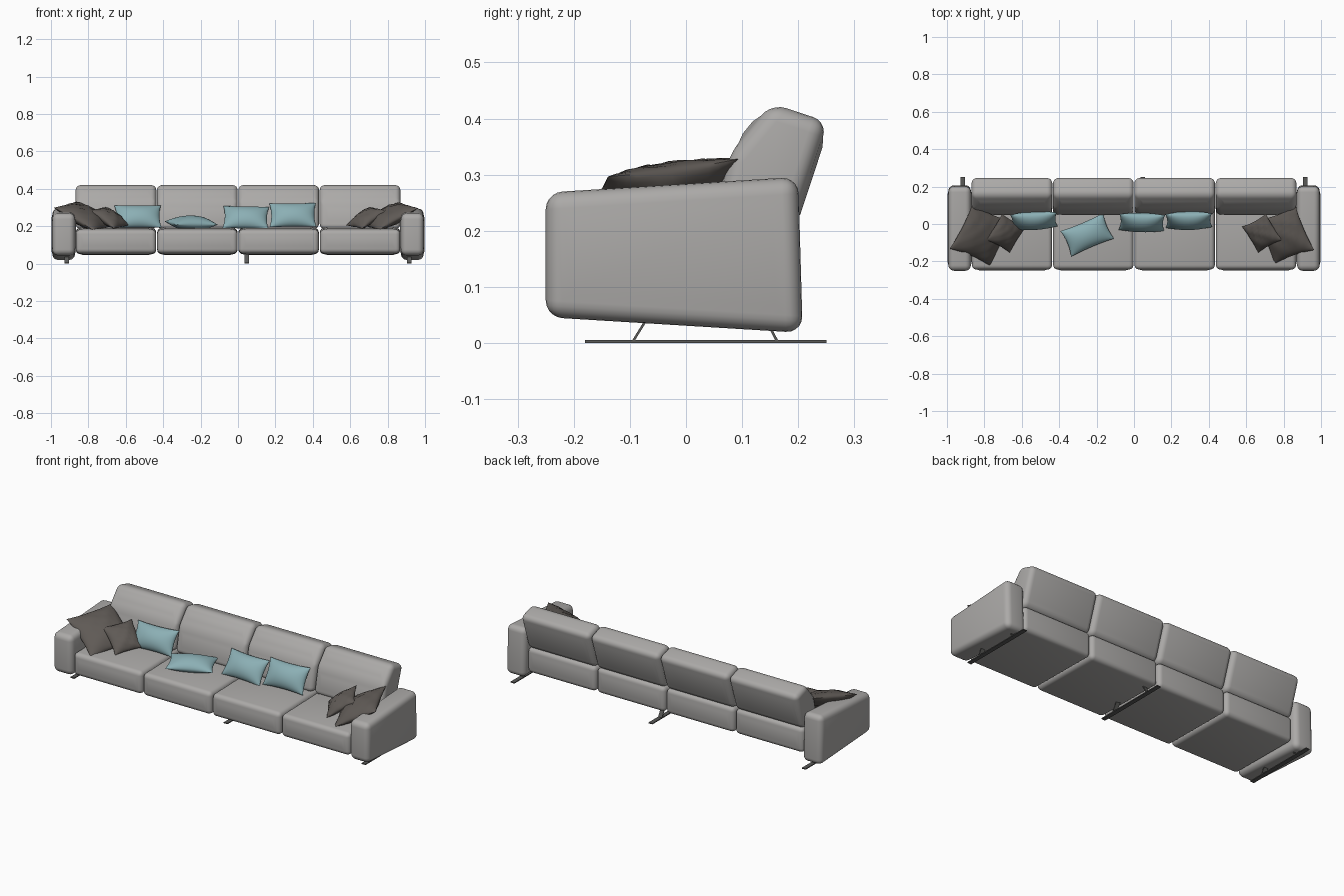
import bpy, bmesh, math
from mathutils import Matrix, Vector

if "Cube" in bpy.data.objects:
    bpy.data.objects.remove(bpy.data.objects["Cube"], do_unlink=True)


def material(name, color):
    mat = bpy.data.materials.new(name)
    mat.use_nodes = True
    mat.diffuse_color = (*color, 1)
    mat.node_tree.nodes["Principled BSDF"].inputs["Base Color"].default_value = (*color, 1)
    return mat


GREY = material("grey upholstery", (0.41, 0.4, 0.39))
TEAL = material("teal fabric", (0.26, 0.43, 0.46))
BROWN = material("charcoal brown fabric", (0.115, 0.102, 0.092))
METAL = material("dark metal", (0.1, 0.1, 0.095))


def finish(name, bm, mat):
    mesh = bpy.data.meshes.new(name)
    bm.to_mesh(mesh)
    bm.free()
    mesh.materials.append(mat)
    obj = bpy.data.objects.new(name, mesh)
    bpy.context.collection.objects.link(obj)
    bpy.ops.object.select_all(action='DESELECT')
    obj.select_set(True)
    bpy.context.view_layer.objects.active = obj
    bpy.ops.object.shade_smooth_by_angle(angle=math.radians(40))


def prism(name, profile, x0, x1, mat, radius=0.0, crown_ends=False):
    """Extrude a side profile (y, z) across x, round its edges and crown its broad faces."""
    bm = bmesh.new()
    face = bm.faces.new([bm.verts.new((x0, y, z)) for y, z in profile])
    grown = bmesh.ops.extrude_face_region(bm, geom=[face])
    verts = [g for g in grown["geom"] if isinstance(g, bmesh.types.BMVert)]
    bmesh.ops.translate(bm, verts=verts, vec=(x1 - x0, 0, 0))
    bmesh.ops.recalc_face_normals(bm, faces=bm.faces[:])
    if radius:
        bmesh.ops.bevel(bm, geom=bm.edges[:], offset=radius, segments=5,
                        profile=0.5, affect='EDGES', clamp_overlap=True)
        bm.normal_update()
        broad = [f for f in bm.faces
                 if f.calc_area() > 0.02 and (abs(f.normal.x) > 0.5) == crown_ends]
        bmesh.ops.inset_individual(bm, faces=broad, thickness=0.025, depth=0.005)
    return finish(name, bm, mat)


def pillow(name, center, size, thick, yaw, lean, roll, mat, crease=0.0):
    """Puffy pillow with pointed corners and pinched sides."""
    bm = bmesh.new()
    n = 16
    w, h = size
    for side in (1, -1):
        grid = []
        for i in range(n + 1):
            u = math.sin((i / n - 0.5) * math.pi)
            row = []
            for j in range(n + 1):
                v = math.sin((j / n - 0.5) * math.pi)
                puff = (max(0, 1 - u * u) * max(0, 1 - v * v)) ** 0.55
                fold = crease * puff * math.sin(9 * u + 4 * v * v) * math.cos(7 * v - 3 * u)
                row.append(bm.verts.new((
                    w / 2 * u * (1 - 0.08 * (1 - v * v)),
                    h / 2 * v * (1 - 0.08 * (1 - u * u)),
                    side * thick / 2 * puff + fold)))
            grid.append(row)
        for i in range(n):
            for j in range(n):
                quad = [grid[i][j], grid[i + 1][j], grid[i + 1][j + 1], grid[i][j + 1]]
                bm.faces.new(quad if side > 0 else quad[::-1])
    bmesh.ops.remove_doubles(bm, verts=bm.verts[:], dist=0.0001)
    turn = [Matrix.Rotation(math.radians(a), 4, axis)
            for a, axis in ((yaw, 'Z'), (lean, 'X'), (roll, 'Y'))]
    bm.transform(Matrix.Translation(Vector(center)) @ turn[0] @ turn[1] @ turn[2])
    finish(name, bm, mat)


# Four seat modules, each with a leaning back cushion
SEAT = [(-0.243, 0.055), (-0.243, 0.182), (0.19, 0.192), (0.19, 0.05)]
BACK = [(0.045, 0.185), (0.076, 0.335), (0.152, 0.427), (0.253, 0.394), (0.185, 0.188)]
PITCH = 0.435
for k in range(4):
    x = (k - 2) * PITCH
    prism(f"seat_{k + 1}", SEAT, x + 0.003, x + PITCH - 0.003, GREY, 0.024)
    prism(f"back_cushion_{k + 1}", BACK, x + 0.002, x + PITCH - 0.002, GREY, 0.028)

# Armrests
ARM = [(-0.25, 0.046), (-0.25, 0.268), (0.2, 0.296), (0.208, 0.018)]
for side, s in (("left", 1), ("right", -1)):
    prism(f"{side}_armrest", ARM, s * 0.872, s * 0.992, GREY, 0.03, True)

# Floor rails with slanted struts
RAIL = [(-0.18, 0), (-0.18, 0.005), (0.25, 0.005), (0.25, 0)]
FRONT_STRUT = [(-0.097, 0.003), (-0.066, 0.053), (-0.061, 0.053), (-0.092, 0.003)]
REAR_STRUT = [(0.16, 0.003), (0.134, 0.053), (0.139, 0.053), (0.165, 0.003)]
for label, x in (("left", 0.915), ("middle", 0.048), ("right", -0.915)):
    for part, profile in (("rail", RAIL), ("front_strut", FRONT_STRUT), ("rear_strut", REAR_STRUT)):
        prism(f"{label}_{part}", profile, x - 0.012, x + 0.012, METAL)

# Teal pillows, three propped up and one lying down
pillow("teal_pillow_1", (-0.535, 0.018, 0.252), (0.25, 0.142), 0.088, 3, 58, 0, TEAL)
pillow("teal_pillow_2", (-0.25, -0.058, 0.217), (0.25, 0.15), 0.08, 23, 7, 0, TEAL)
pillow("teal_pillow_3", (0.042, 0.008, 0.247), (0.245, 0.145), 0.088, -3, 54, 2, TEAL)
pillow("teal_pillow_4", (0.293, 0.018, 0.26), (0.25, 0.148), 0.088, 2, 60, -1, TEAL)

# Crumpled dark pillows leaning on the armrests
for side, s, cx, big, yaw in (("left", 1, 0.808, 0.255, 23), ("right", -1, 0.815, 0.27, 27)):
    pillow(f"{side}_large_dark_pillow", (s * cx, -0.06, 0.253), (big, big), 0.09,
           s * yaw, 7, s * -28, BROWN, 0.006)
    pillow(f"{side}_small_dark_pillow", (s * 0.685, -0.05, 0.245), (0.175, 0.165), 0.07,
           s * 32, 6, s * -34, BROWN, 0.005)
